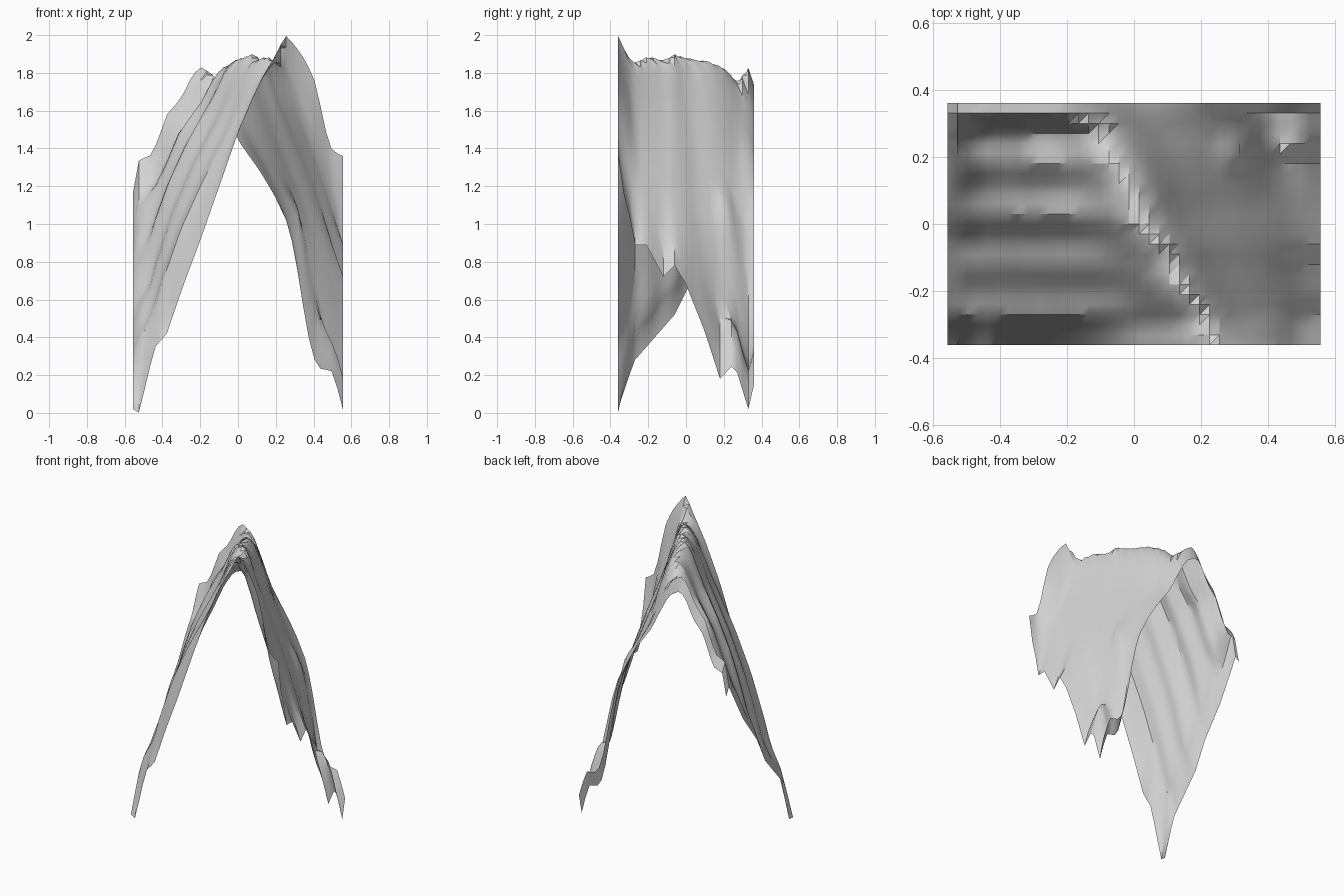
import bpy
import bmesh
import math

if "Cube" in bpy.data.objects:
    bpy.data.objects.remove(bpy.data.objects["Cube"], do_unlink=True)


def curve(points, value):
    """Height of a polyline of (position, height) pairs at a position."""
    for (a, p), (b, q) in zip(points, points[1:]):
        if value <= b:
            return p + (q - p) * max(0, value - a) / (b - a)
    return points[-1][1]


def lerp(a, b, t):
    return a + (b - a) * t


# Ridge line: its x position and height from front to back
ridge_x = [(-.36, .25), (-.28, .22), (-.2, .15), (-.1, .1), (0, .03), (.15, -.03),
           (.27, -.1), (.33, -.19), (.36, -.2)]
ridge_z = [(-.36, 2), (-.33, 1.95), (-.3, 1.88), (-.27, 1.86), (-.2, 1.89), (-.12, 1.87),
           (-.06, 1.9), (.05, 1.87), (.1, 1.87), (.2, 1.83), (.27, 1.76), (.33, 1.83), (.36, 1.74)]

# Height of the two long side borders from front to back
left_z = [(-.36, .02), (-.3, .2), (-.27, .28), (-.2, .36), (-.06, .52), (.03, .7),
          (.18, .9), (.33, 1.17), (.36, 1.12)]
right_z = [(-.36, 1.36), (-.33, 1.16), (-.27, .93), (0, .66), (.1, .43),
           (.18, .26), (.33, .02), (.36, .15)]

# Notches that fade out just above the right border
notches = [(-.3, 0), (-.27, -.04), (-.21, .02), (-.12, -.06), (-.06, .06), (0, .02), (.1, 0),
           (.18, -.08), (.24, .08), (.27, .1), (.33, 0)]

# Slope shapes from border (0) to ridge (1), at the front, middle and back
left_front = [(0, 0), (.04, -.01), (.14, .165), (.22, .2), (.32, .32), (.44, .45),
              (.57, .6), (.69, .74), (.82, .86), (.94, .95), (1, 1)]
left_middle = [(0, 0), (.04, .06), (.14, .14), (.2, .24), (.33, .42), (.49, .59),
               (.73, .8), (.86, .94), (.93, .985), (1, 1)]
left_back = [(0, 0), (.07, .24), (.26, .28), (.36, .4), (.48, .6), (.7, .74),
             (.85, .92), (.94, .985), (1, 1)]
right_front = [(0, 0), (.18, .04), (.27, .15), (.38, .4), (.5, .64), (.65, .79), (.84, .92), (1, 1)]
right_middle = [(0, 0), (.15, .15), (.3, .34), (.45, .5), (.6, .64), (.75, .79),
                (.86, .93), (.93, .985), (1, 1)]
right_back = [(0, 0), (.07, .11), (.17, .12), (.22, .16), (.27, .27), (.32, .4), (.38, .53),
              (.48, .63), (.58, .71), (.73, .81), (.8, .88), (.9, .97), (1, 1)]

# Small knobs on the far slope: x, y, height
knobs = [(.31, .22, .09), (.47, .25, .09)]
HALF_X, HALF_Y, STEP = .555, .36, .03


def slope(front, middle, back, t, y):
    """Blend the three slope shapes along the depth."""
    near = curve([(-.36, 0), (-.27, 1)], y)
    far = curve([(.05, 0), (.33, 1)], y)
    shape = lerp(curve(front, t), curve(middle, t), near)
    return lerp(shape, curve(back, t), far)


def height(x, y):
    rx, rz = curve(ridge_x, y), curve(ridge_z, y)
    if x < rx:
        t = (x + HALF_X) / (rx + HALF_X)
        z = lerp(curve(left_z, y), rz, slope(left_front, left_middle, left_back, t, y))
        # Lengthwise furrows, fading out at the ridge and at the borders
        inset = 4 * (1 - abs(y) / HALF_Y)
        fade = min(1, 3 * (1 - t)) * min(1, 6 * t) * min(1, inset)
        z += .03 * fade * math.sin(2 * math.pi * (y + .01) / .15)
    else:
        t = (HALF_X - x) / (HALF_X - rx)
        z = lerp(curve(right_z, y), rz, slope(right_front, right_middle, right_back, t, y))
        z += curve(notches, y) * max(0, 1 - 3 * t)
        for kx, ky, kz in knobs:
            z += kz * max(0, 1 - math.hypot(x - kx, y - ky) / .07)
    return max(0, z)


# Terrain sheet
columns = round(2 * HALF_X / STEP) + 1
rows = round(2 * HALF_Y / STEP) + 1
bm = bmesh.new()
grid = []
for j in range(rows):
    y = j * STEP - HALF_Y
    grid.append([bm.verts.new((i * STEP - HALF_X, y, height(i * STEP - HALF_X, y)))
                 for i in range(columns)])
for low, high in zip(grid, grid[1:]):
    for i in range(columns - 1):
        bm.faces.new((low[i], low[i + 1], high[i + 1]))
        bm.faces.new((low[i], high[i + 1], high[i]))

mesh = bpy.data.meshes.new("mountain_ridge")
bm.to_mesh(mesh)
bm.free()
ridge = bpy.data.objects.new("mountain_ridge", mesh)
bpy.context.collection.objects.link(ridge)

# Stone colour
stone = bpy.data.materials.new("pale_grey")
stone.use_nodes = True
stone.diffuse_color = (.65, .65, .65, 1)
stone.node_tree.nodes["Principled BSDF"].inputs["Base Color"].default_value = (.65, .65, .65, 1)
mesh.materials.append(stone)

# Smooth slopes with crisp creases
bpy.ops.object.select_all(action="DESELECT")
ridge.select_set(True)
bpy.context.view_layer.objects.active = ridge
bpy.ops.object.shade_smooth_by_angle(angle=math.radians(35))
